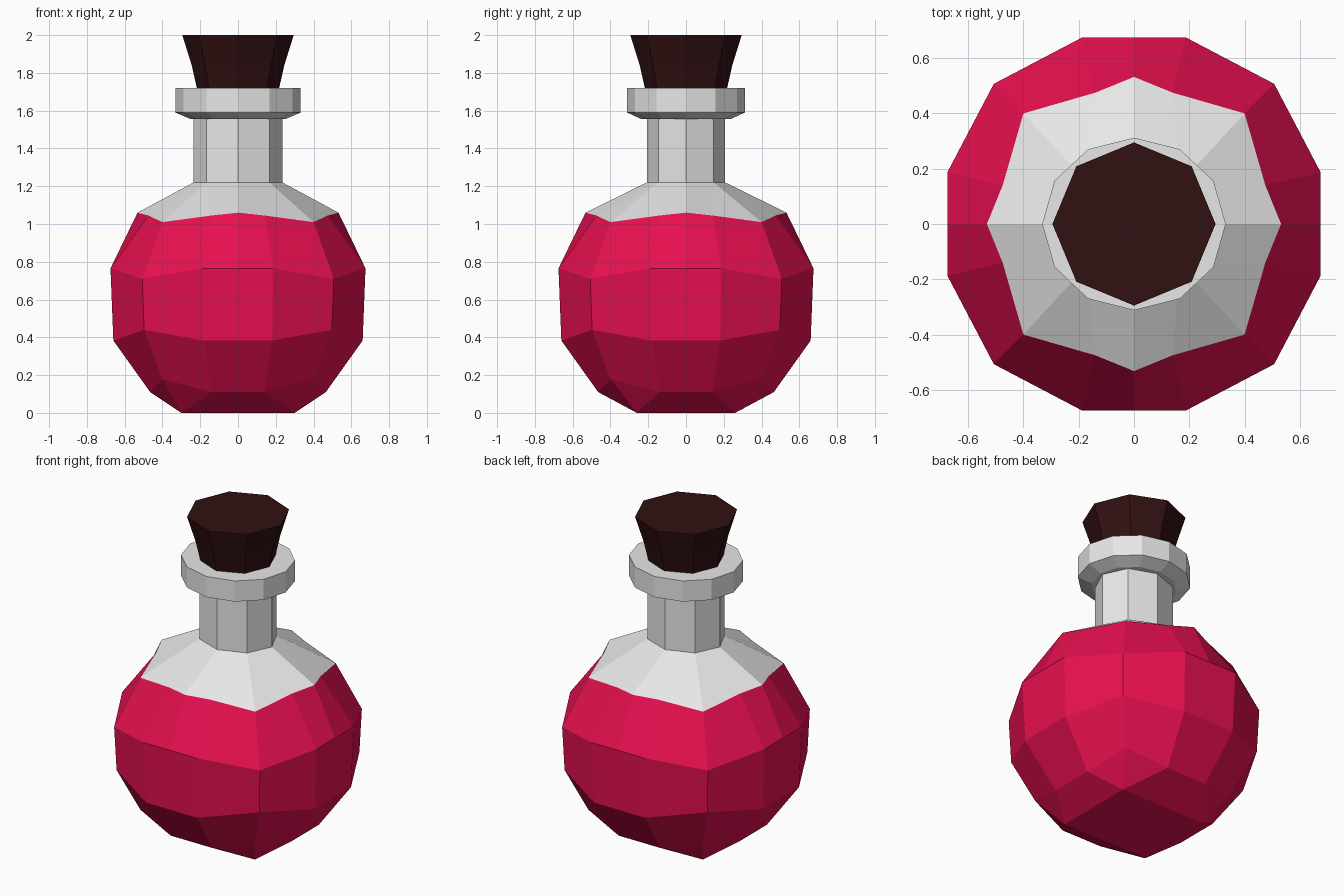
import bpy, bmesh, math

cube = bpy.data.objects.get("Cube")
if cube:
    bpy.data.objects.remove(cube, do_unlink=True)


def material(name, rgb):
    mat = bpy.data.materials.new(name)
    mat.use_nodes = True
    mat.diffuse_color = (*rgb, 1)
    bsdf = mat.node_tree.nodes["Principled BSDF"]
    bsdf.inputs["Base Color"].default_value = (*rgb, 1)
    bsdf.inputs["Roughness"].default_value = 0.6
    return mat


GLASS = material("pale glass", (0.8, 0.8, 0.8))
LIQUID = material("crimson liquid", (0.8, 0.005, 0.08))
CORK = material("dark cork", (0.032, 0.0055, 0.006))


def loft(name, rings, mat):
    """Skin matching rings of points, cap both ends and merge repeated points."""
    bm = bmesh.new()
    loops = [[bm.verts.new(p) for p in ring] for ring in rings]
    n = len(loops[0])
    for low, high in zip(loops, loops[1:]):
        for i in range(n):
            j = (i + 1) % n
            bm.faces.new((low[i], low[j], high[j], high[i]))
    bm.faces.new(loops[0][::-1])
    bm.faces.new(loops[-1])
    bmesh.ops.remove_doubles(bm, verts=bm.verts, dist=0.0005)
    bmesh.ops.recalc_face_normals(bm, faces=bm.faces)
    mesh = bpy.data.meshes.new(name)
    bm.to_mesh(mesh)
    bm.free()
    mesh.materials.append(mat)
    obj = bpy.data.objects.new(name, mesh)
    bpy.context.collection.objects.link(obj)
    return obj


def box_ring(mid, side, corner, squash=(1, 1)):
    """Rounded-square ring; mid = (r, z), side = (across, r, z), corner = (r, z)."""
    r, z = mid
    across, sr, sz = side
    cr, cz = corner
    quarter = [(r, 0, z), (sr, across, sz), (cr, cr, cz), (across, sr, sz)]
    points = []
    for turn in range(4):
        c, s = ((1, 0), (0, 1), (-1, 0), (0, -1))[turn]
        points += [((c * x - s * y) * squash[0], (s * x + c * y) * squash[1], h)
                   for x, y, h in quarter]
    return points


def round_ring(sides, rx, ry, z):
    return [(rx * math.cos(math.tau * i / sides), ry * math.sin(math.tau * i / sides), z)
            for i in range(sides)]


def neck_ring(z):
    """Octagon whose diagonal points are tripled to match the shoulder ring."""
    d = math.sqrt(0.5)
    return box_ring((1, z), (d, d, z), (d, z), (0.235, 0.207))


# Faceted round flask: square foot, belly and the liquid's upper edge
foot = box_ring((1, 0), (1, 1, 0), (1, 0), (0.3, 0.26))
surface = box_ring((0.532, 1.06), (0.14, 0.475, 1.045), (0.4, 1.01))
loft("liquid_body", [
    foot,
    box_ring((0.465, 0.11), (0.14, 0.465, 0.11), (0.4, 0.18)),
    box_ring((0.66, 0.383), (0.18, 0.66, 0.383), (0.497, 0.44)),
    box_ring((0.675, 0.765), (0.187, 0.675, 0.765), (0.507, 0.71)),
    surface,
], LIQUID)

# Clear shoulder and neck
loft("glass_neck", [surface, neck_ring(1.22), neck_ring(1.58)], GLASS)

# Collar around the mouth
loft("glass_collar", [
    round_ring(12, 0.25, 0.235, 1.555),
    round_ring(12, 0.332, 0.312, 1.59),
    round_ring(12, 0.332, 0.312, 1.72),
], GLASS)

# Flared stopper
loft("cork_stopper", [
    round_ring(8, r, r, z)
    for r, z in ((0.21, 1.66), (0.218, 1.72), (0.245, 1.84), (0.295, 2.0))
], CORK)
